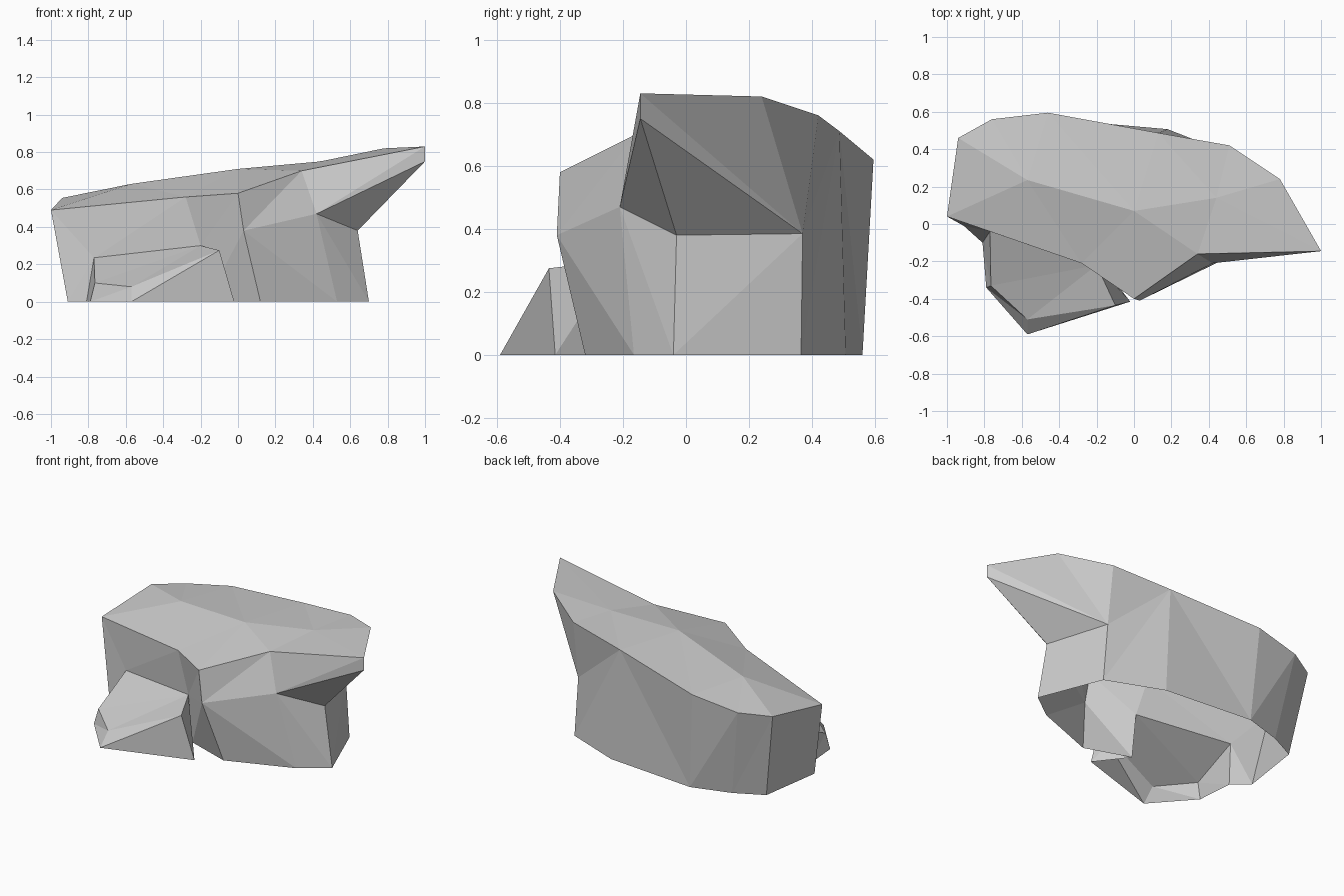
import bpy
import bmesh

default_cube = bpy.data.objects.get("Cube")
if default_cube:
    bpy.data.objects.remove(default_cube, do_unlink=True)

stone = bpy.data.materials.new("grey_stone")
stone.use_nodes = True
stone.diffuse_color = (0.6, 0.6, 0.6, 1)
shader = stone.node_tree.nodes["Principled BSDF"]
shader.inputs["Base Color"].default_value = stone.diffuse_color
shader.inputs["Roughness"].default_value = 0.9

# Rim of the sloping plateau, counter-clockwise from the low corner
rim = dict(
    corner=(-1, .04, .49), brow=(-.28, -.21, .56), nose=(0, -.4, .58),
    shoulder=(.34, -.16, .7), tip=(1, -.145, .83), east=(.78, .24, .82),
    northeast=(.51, .42, .76), north=(.13, .487, .71),
    northwest=(-.46, .595, .62), west=(-.76, .56, .57), far_west=(-.94, .46, .555))

# Crowns on the plateau
crowns = dict(low_crown=(-.57, .235, .63), mid_crown=(0, .07, .71),
              high_crown=(.44, .14, .75))

# Creases halfway down the walls, and the underside of the overhang
creases = dict(
    ledge_end=(-.77, -.04, .235), ledge_root=(-.2, -.22, .3),
    chin=(.03, -.41, .38), armpit=(.42, -.21, .47), tip_under=(1, -.145, .75),
    waist=(.64, -.03, .38), hip=(.51, .37, .385))

# Foot of the cliff, on the ground
feet = dict(
    foot_corner=(-.91, -.01, 0), foot_notch=(-.17, -.22, 0), foot_nose=(.12, -.32, 0),
    foot_front=(.53, -.165, 0), foot_side=(.7, -.04, 0), foot_hip=(.54, .365, 0),
    foot_north=(.18, .507, 0), foot_northwest=(-.42, .56, 0),
    foot_west=(-.67, .485, 0), foot_far_west=(-.85, .395, 0))

# Low ledge in front of the cliff
ledge = dict(
    back_foot=(-.81, -.1, 0), side_foot=(-.79, -.34, 0), side_top=(-.765, -.33, .1),
    toe_top=(-.57, -.51, .08), toe_foot=(-.57, -.59, 0),
    crag=(-.1, -.435, .275), crag_foot=(-.02, -.415, 0))

points = {**rim, **crowns, **creases, **feet, **ledge}


class Part:
    """A faceted shell made of bands and fans between named points."""

    def __init__(self, name):
        self.name = name
        self.bm = bmesh.new()
        self.verts = {}

    def face(self, names):
        names = list(dict.fromkeys(names))
        if len(names) < 3:
            return
        for n in names:
            if n not in self.verts:
                self.verts[n] = self.bm.verts.new(points[n])
        self.bm.faces.new([self.verts[n] for n in names])

    def band(self, upper, lower):
        up, low = upper.split(), lower.split()
        for i in range(len(up) - 1):
            self.face((low[i], low[i + 1], up[i + 1]))
            self.face((low[i], up[i + 1], up[i]))

    def fan(self, centre, path):
        path = path.split()
        for a, b in zip(path, path[1:]):
            self.face((centre, a, b))

    def finish(self):
        mesh = bpy.data.meshes.new(self.name)
        self.bm.to_mesh(mesh)
        self.bm.free()
        mesh.materials.append(stone)
        obj = bpy.data.objects.new(self.name, mesh)
        bpy.context.scene.collection.objects.link(obj)


cliff = Part("cliff")

# Plateau
cliff.fan("low_crown", "corner brow mid_crown northwest west far_west corner")
cliff.fan("mid_crown", "brow nose shoulder high_crown north northwest")
cliff.fan("high_crown", "shoulder tip east northeast north")

# Front wall, upper half, out to the overhanging tip
cliff.band("corner brow nose shoulder tip",
           "ledge_end ledge_root chin armpit tip_under")
# Front wall, lower half, on both sides of the ledge
cliff.band("corner ledge_end", "foot_corner back_foot")
cliff.band("ledge_root chin chin armpit armpit waist",
           "foot_notch foot_nose foot_front foot_front foot_side foot_side")
# Overhang underside and side wall
cliff.fan("tip_under", "armpit waist hip")
cliff.band("waist hip", "foot_side foot_hip")
# Back wall
cliff.band("tip tip east northeast north north north north northwest west far_west corner",
           "tip_under hip hip hip hip foot_hip foot_north foot_northwest foot_northwest "
           "foot_west foot_far_west foot_corner")
cliff.finish()

# Ledge: sides, then the sloping top
shelf = Part("front_ledge")
shelf.band("ledge_end side_top toe_top crag crag ledge_root",
           "back_foot side_foot toe_foot crag_foot crag_foot foot_notch")
shelf.fan("ledge_root", "ledge_end side_top toe_top crag")
shelf.finish()
